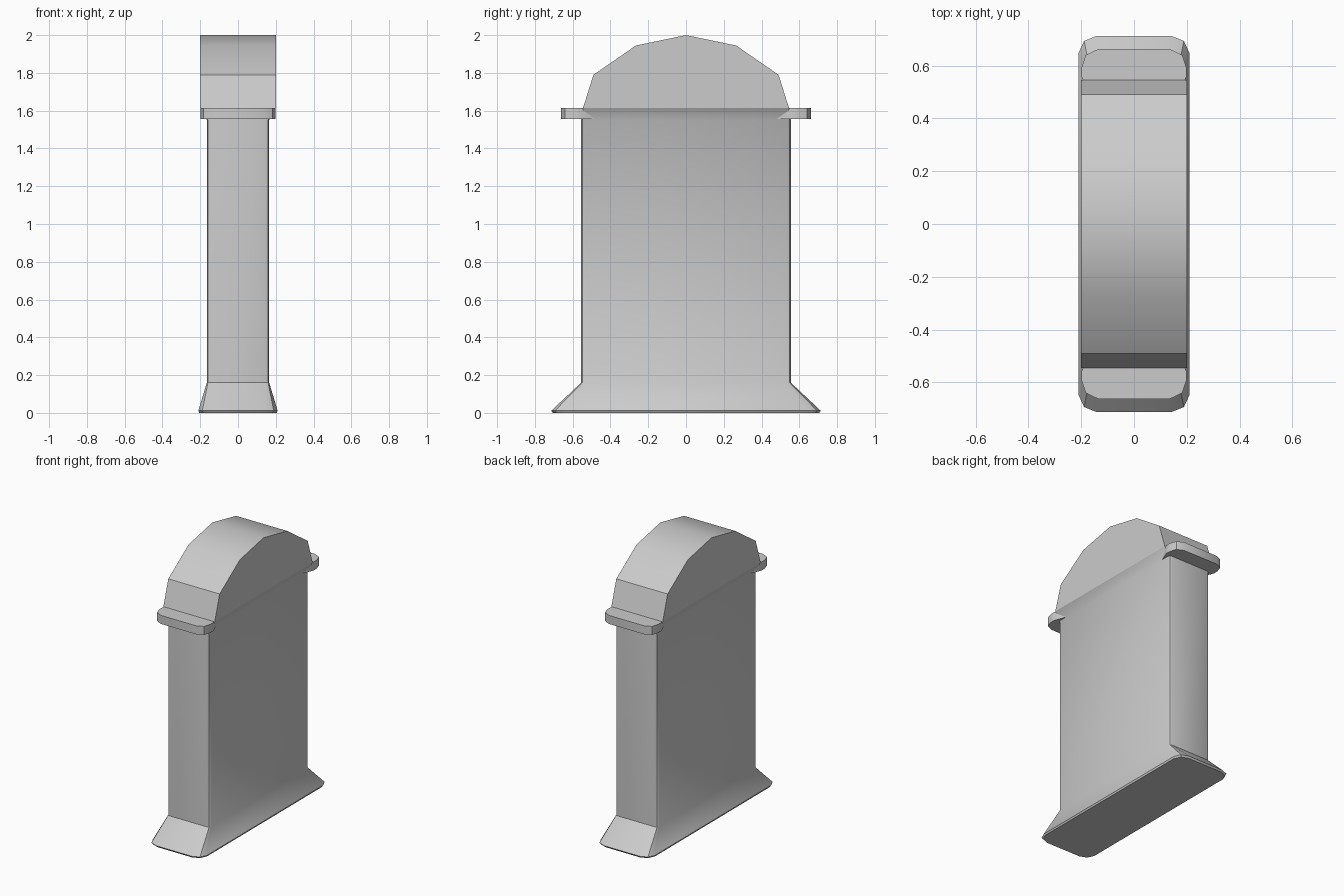
import bpy, bmesh, math

if "Cube" in bpy.data.objects:
    bpy.data.objects.remove(bpy.data.objects["Cube"])


def loft(name, rings):
    """Skin equal-length closed rings and cap both ends."""
    bm = bmesh.new()
    rows = [[bm.verts.new(p) for p in r] for r in rings]
    n = len(rows[0])
    for a, b in zip(rows, rows[1:]):
        for i in range(n):
            j = (i + 1) % n
            bm.faces.new((a[i], a[j], b[j], b[i]))
    bm.faces.new(rows[0][::-1])
    bm.faces.new(rows[-1])
    bmesh.ops.recalc_face_normals(bm, faces=bm.faces)
    me = bpy.data.meshes.new(name)
    bm.to_mesh(me)
    bm.free()
    ob = bpy.data.objects.new(name, me)
    bpy.context.collection.objects.link(ob)
    bpy.ops.object.select_all(action='DESELECT')
    ob.select_set(True)
    bpy.context.view_layer.objects.active = ob
    bpy.ops.object.shade_smooth_by_angle(angle=math.radians(32))
    return ob


def ring(hx, hy, cx, cy, z):
    """Rectangle with two-segment corners."""
    q = [(hx, hy - cy), (hx - cx * 0.3, hy - cy * 0.3), (hx - cx, hy)]
    pts = q + [(-x, y) for x, y in q[::-1]]
    pts += [(-x, -y) for x, y in q] + [(x, -y) for x, y in q[::-1]]
    return [(x, y, z) for x, y in pts]


# Slab with flared foot and a short neck widening into the cap
loft("slab_body", [
    ring(0.205, 0.705, 0.07, 0.065, 0.0),
    ring(0.21, 0.713, 0.07, 0.065, 0.012),
    ring(0.165, 0.555, 0.02, 0.02, 0.16),
    ring(0.165, 0.555, 0.02, 0.02, 1.55),
    ring(0.20, 0.545, 0.003, 0.003, 1.615),
])

# Faceted arched cap
half = [(0.545, 1.615), (0.49, 1.79), (0.265, 1.945)]
arch = half + [(0, 2.0)] + [(-y, z) for y, z in half[::-1]]
loft("arched_cap", [[(x, y, z) for y, z in arch] for x in (-0.2, 0.2)])

# Ledges at both ends, tapering into the faces of the slab
edge = [(0.164, 0.47), (0.199, 0.56), (0.198, 0.595), (0.183, 0.64), (0.137, 0.662)]
outline = edge + [(-x, y) for x, y in edge[::-1]]
for side, s in (("front", -1), ("back", 1)):
    loft(side + "_ledge", [[(x, s * y, z) for x, y in outline] for z in (1.555, 1.615)])
